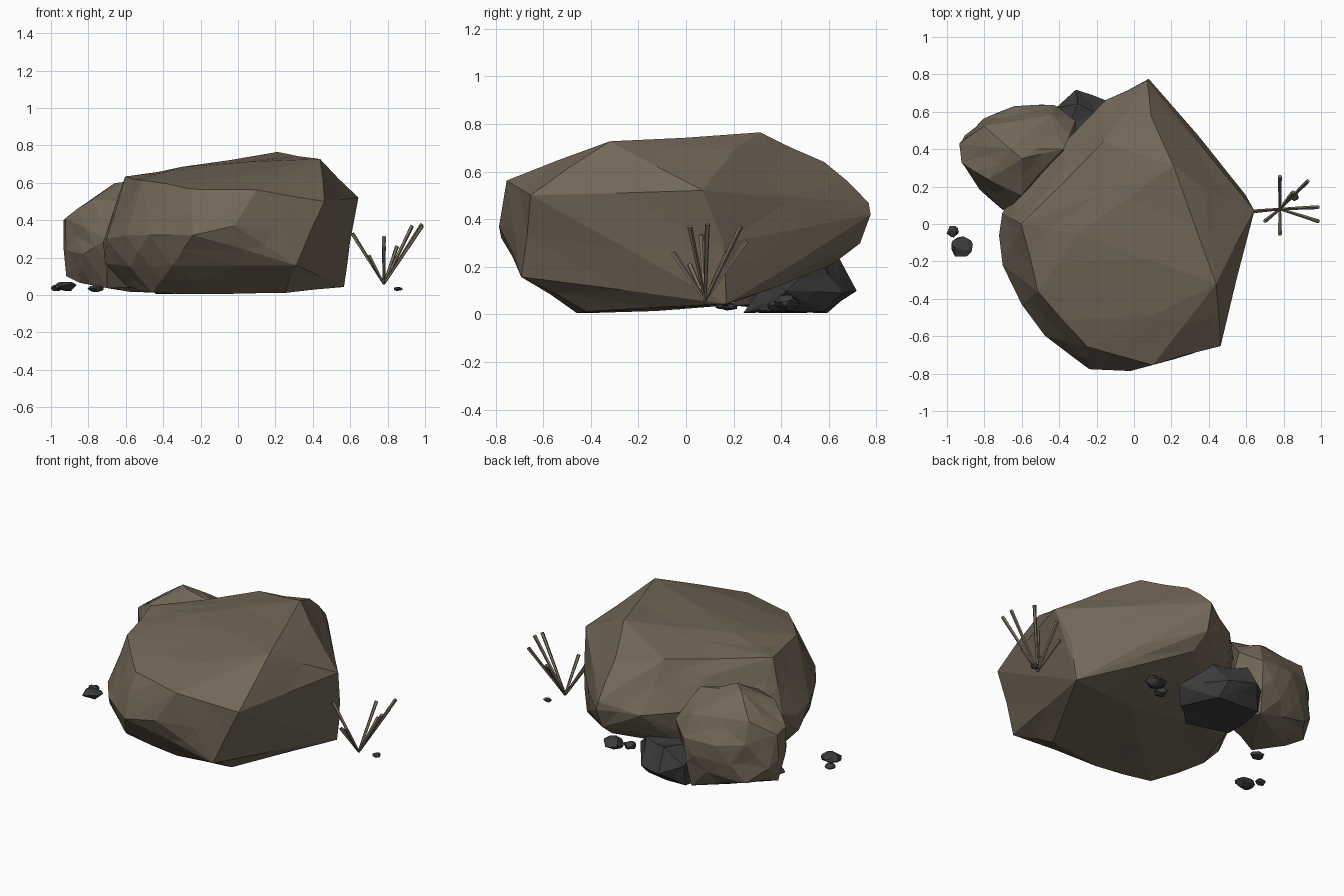
import bpy, bmesh, random
from mathutils import Vector, Matrix

random.seed(4)


def material(name, rgb):
    m = bpy.data.materials.new(name)
    m.diffuse_color = (*rgb, 1)
    return m


BROWN = material("brown_stone", (0.17, 0.135, 0.095))
DARK = material("dark_stone", (0.045, 0.045, 0.047))
TWIG = material("dry_twig", (0.20, 0.17, 0.12))


def finish(name, bm, mat):
    bmesh.ops.recalc_face_normals(bm, faces=bm.faces[:])
    me = bpy.data.meshes.new(name)
    bm.to_mesh(me)
    bm.free()
    me.materials.append(mat)
    ob = bpy.data.objects.new(name, me)
    bpy.context.collection.objects.link(ob)
    return ob


def rock(name, points, mat, rough=0.0, long_edge=0.22):
    """Faceted stone: hull of the corner points, long edges split and chipped."""
    bm = bmesh.new()
    for p in points:
        bm.verts.new(p)
    hull = bmesh.ops.convex_hull(bm, input=bm.verts[:])
    loose = {g for g in hull["geom_interior"] + hull["geom_unused"]
             if isinstance(g, bmesh.types.BMVert)}
    bmesh.ops.delete(bm, geom=list(loose), context='VERTS')
    if rough:
        corners = set(bm.verts)
        edges = [e for e in bm.edges if e.calc_length() > long_edge]
        bmesh.ops.subdivide_edges(bm, edges=edges, cuts=1, use_grid_fill=True)
        bmesh.ops.triangulate(bm, faces=bm.faces[:])
        bm.normal_update()
        for v in bm.verts:
            if v not in corners:
                v.co += v.normal * random.uniform(-rough, rough)
                v.co.z = max(v.co.z, 0.005)
    return finish(name, bm, mat)


# Main boulder
rock("main_boulder", [
    # flat underside
    (-0.46, -0.40, 0.01), (-0.10, -0.46, 0.0), (0.25, -0.42, 0.01),
    (0.57, 0.17, 0.04), (0.15, 0.15, 0.03), (-0.60, -0.10, 0.05),
    (-0.50, 0.20, 0.07),
    # lower flanks
    (0.31, -0.69, 0.16), (-0.35, -0.62, 0.16),
    (-0.58, -0.40, 0.15), (-0.71, -0.10, 0.17), (0.08, 0.62, 0.21),
    (-0.25, 0.50, 0.22), (0.60, 0.16, 0.30),
    # widest band
    (-0.24, -0.78, 0.32), (-0.02, -0.78, 0.37), (0.10, -0.75, 0.56),
    (0.46, -0.65, 0.50), (0.64, 0.07, 0.52),
    (0.08, 0.78, 0.42), (0.07, 0.77, 0.47), (0.07, 0.73, 0.30),
    (-0.15, 0.66, 0.40), (-0.38, 0.42, 0.40), (-0.62, 0.17, 0.38),
    (-0.71, 0.06, 0.33), (-0.72, -0.06, 0.28), (-0.70, -0.22, 0.30),
    (-0.60, -0.43, 0.32), (-0.48, -0.60, 0.32), (-0.33, -0.69, 0.30),
    # upper shoulders and crown
    (-0.25, -0.66, 0.57), (-0.51, -0.36, 0.61), (-0.60, 0.0, 0.63),
    (-0.30, -0.05, 0.685), (0.44, -0.32, 0.73), (0.21, 0.31, 0.76),
    (0.09, 0.58, 0.64), (-0.16, 0.44, 0.67), (-0.36, 0.32, 0.57),
    (0.37, 0.20, 0.69),
], BROWN, 0.007, 0.25)

# Smaller boulder leaning against the back left
rock("side_boulder", [
    (-0.85, 0.33, 0.06), (-0.70, 0.20, 0.03), (-0.45, 0.58, 0.02),
    (-0.80, 0.55, 0.11), (-0.40, 0.35, 0.04),
    (-0.92, 0.40, 0.10), (-0.91, 0.33, 0.24), (-0.93, 0.43, 0.40),
    (-0.90, 0.47, 0.20), (-0.80, 0.56, 0.35), (-0.64, 0.63, 0.33),
    (-0.57, 0.62, 0.14), (-0.42, 0.64, 0.33), (-0.32, 0.55, 0.38),
    (-0.32, 0.50, 0.25), (-0.82, 0.19, 0.22), (-0.70, 0.07, 0.30),
    (-0.92, 0.33, 0.41), (-0.80, 0.52, 0.48), (-0.66, 0.40, 0.595),
    (-0.60, 0.35, 0.60), (-0.78, 0.24, 0.51), (-0.44, 0.58, 0.46),
    (-0.38, 0.40, 0.54), (-0.60, 0.15, 0.50),
], BROWN, 0.010, 0.18)

# Dark stone wedged underneath at the back
rock("dark_stone", [
    (-0.45, 0.30, 0.01), (-0.18, 0.24, 0.005), (-0.05, 0.36, 0.02),
    (-0.14, 0.58, 0.005), (-0.42, 0.60, 0.005), (0.02, 0.42, 0.10),
    (-0.31, 0.71, 0.10), (-0.15, 0.66, 0.09), (-0.42, 0.62, 0.14),
    (-0.30, 0.64, 0.23), (-0.12, 0.56, 0.22), (-0.40, 0.40, 0.22),
    (-0.10, 0.36, 0.15),
], DARK, 0.010, 0.16)

# Scattered pebbles: centre and half sizes
PEBBLES = [
    ((-0.92, -0.125, 0.047), (0.062, 0.060, 0.028)),
    ((-0.97, -0.04, 0.037), (0.034, 0.032, 0.018)),
    ((-0.76, 0.18, 0.035), (0.045, 0.042, 0.019)),
    ((0.20, 0.43, 0.050), (0.066, 0.060, 0.035)),
    ((0.12, 0.38, 0.035), (0.042, 0.040, 0.022)),
    ((0.855, 0.15, 0.033), (0.028, 0.028, 0.011)),
]
for i, (c, s) in enumerate(PEBBLES):
    pts = []
    for _ in range(26):
        d = Vector([random.gauss(0, 1) for _ in range(3)]).normalized()
        pts.append([c[k] + d[k] * s[k] for k in range(3)])
    rock(f"pebble_{i + 1}", pts, DARK)

# Sprig of dry twigs, thin at the root and thicker at the tips
ROOT = Vector((0.78, 0.08, 0.06))
TIPS = [(0.78, 0.255, 0.31), (0.78, -0.055, 0.26), (0.985, 0.09, 0.38),
        (0.985, 0.015, 0.37), (0.93, 0.23, 0.37), (0.70, 0.015, 0.21),
        (0.61, 0.065, 0.33), (0.85, 0.17, 0.26)]
bm = bmesh.new()
for tip in TIPS:
    d = Vector(tip) - ROOT
    m = (Matrix.Translation(ROOT + d / 2)
         @ d.to_track_quat('Z', 'Y').to_matrix().to_4x4())
    bmesh.ops.create_cone(bm, cap_ends=True, segments=5, radius1=0.007,
                          radius2=0.011, depth=d.length, matrix=m)
finish("twig_sprig", bm, TWIG)
